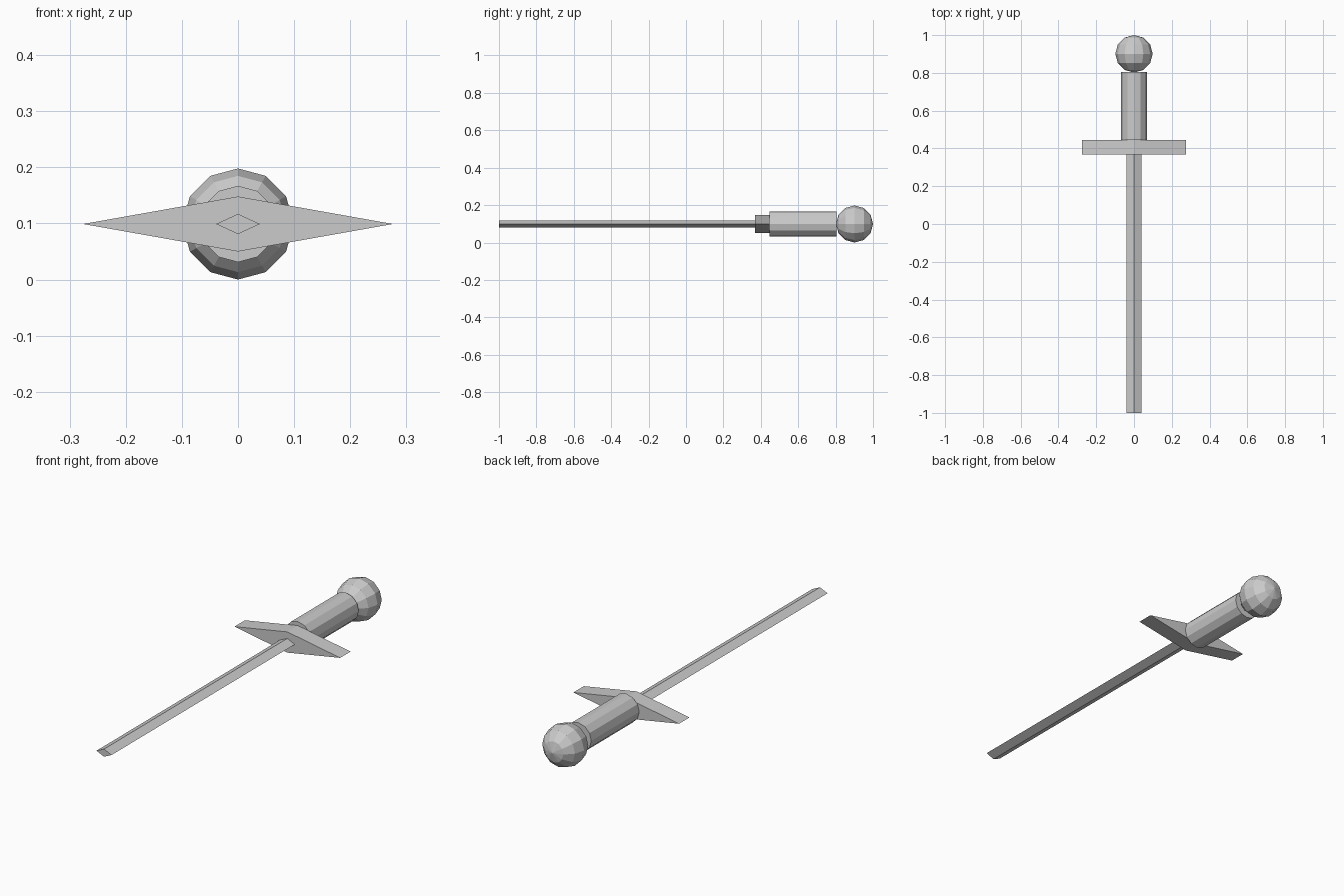
import bpy
from math import pi

if "Cube" in bpy.data.objects:
    bpy.data.objects.remove(bpy.data.objects["Cube"])

Z = 0.099  # height of the long axis


def prism(name, sides, half_x, half_z, y0, y1):
    """Closed prism along y with a vertex at the top of its cross-section."""
    bpy.ops.mesh.primitive_cylinder_add(
        vertices=sides, radius=1, depth=y1 - y0,
        location=(0, (y0 + y1) / 2, Z), rotation=(pi / 2, 0, 0))
    ob = bpy.context.object
    ob.name = name
    ob.scale = (half_x, half_z, 1)
    return ob


# Diamond-section blade and crossguard
prism("blade", 4, 0.039, 0.018, -1.0, 0.368)
prism("crossguard", 4, 0.276, 0.049, 0.368, 0.446)

# Twelve-sided grip
prism("grip", 12, 0.068, 0.068, 0.446, 0.804)

# Faceted ball pommel, poles along the sword
bpy.ops.mesh.primitive_uv_sphere_add(
    segments=12, ring_count=6, radius=0.099,
    location=(0, 0.901, Z), rotation=(pi / 2, 0, 0))
bpy.context.object.name = "pommel"
